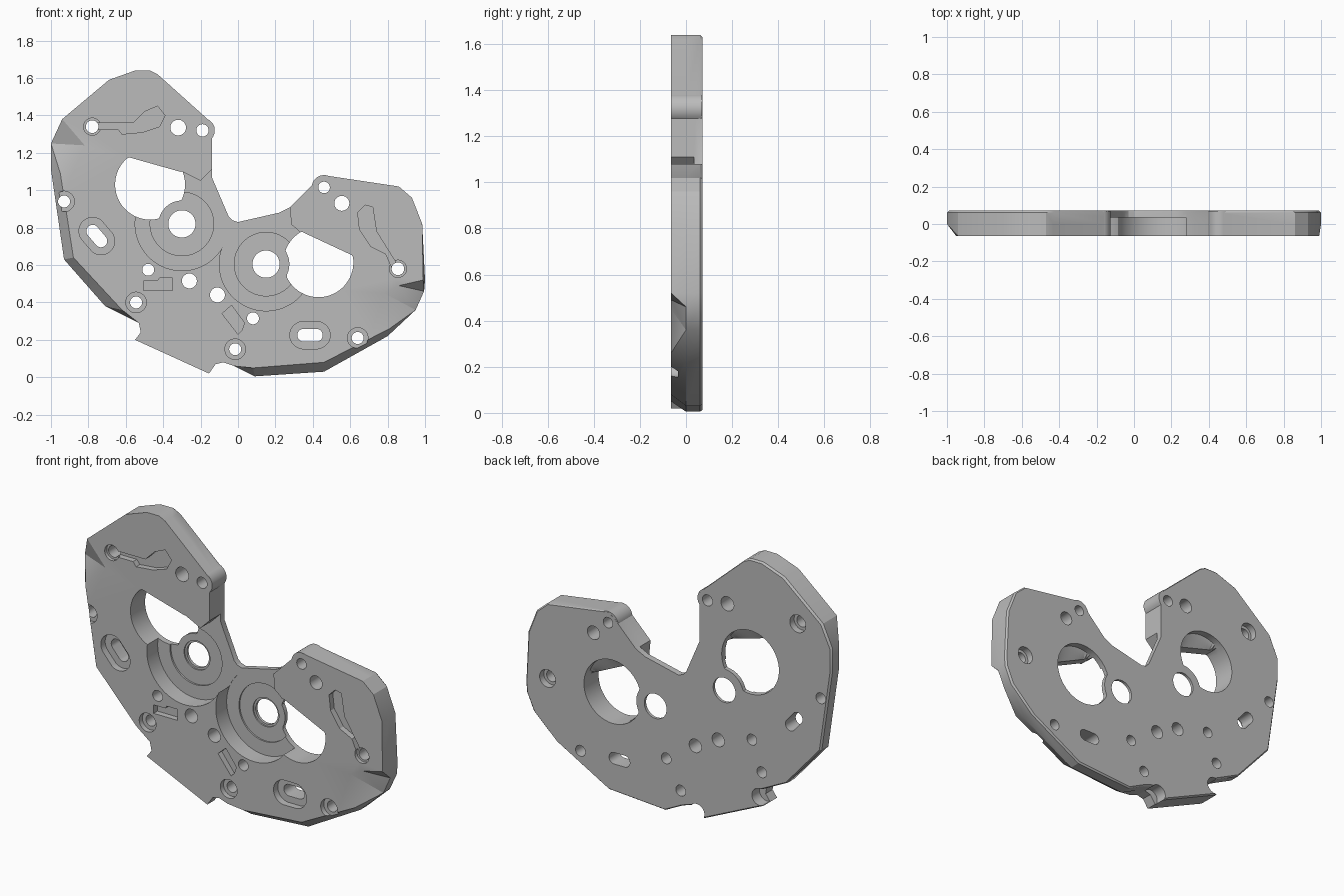
import bpy
import bmesh
import math
from mathutils import Vector

default_cube = bpy.data.objects.get("Cube")
if default_cube:
    bpy.data.objects.remove(default_cube, do_unlink=True)

FRONT, BACK = -.065, .071
OUTSIDE = .2

grey = bpy.data.materials.new("plain grey")
grey.use_nodes = True
colour = (.5, .5, .5, 1)
grey.diffuse_color = colour
grey.node_tree.nodes["Principled BSDF"].inputs["Base Color"].default_value = colour


def loft(name, sections):
    """Solid through matching (x, z) outlines, each given with its depth y."""
    bm = bmesh.new()
    rings = [[bm.verts.new((x, y, z)) for x, z in outline] for y, outline in sections]
    count = len(rings[0])
    sides = []
    for lower, upper in zip(rings, rings[1:]):
        for i in range(count):
            j = (i + 1) % count
            sides.append(bm.faces.new((lower[i], lower[j], upper[j], upper[i])))
    bm.faces.new(rings[0])
    bm.faces.new(rings[-1])
    bmesh.ops.triangulate(bm, faces=sides)
    bmesh.ops.recalc_face_normals(bm, faces=bm.faces)
    mesh = bpy.data.meshes.new(name)
    bm.to_mesh(mesh)
    bm.free()
    mesh.materials.append(grey)
    obj = bpy.data.objects.new(name, mesh)
    bpy.context.collection.objects.link(obj)
    return obj


def prism(name, outline, start, end):
    return loft(name, [(start, outline), (end, outline)])


def slot_outline(centre, radius, half_length=0, angle=0, steps=32):
    """Circle, or a stadium when a half length is given."""
    points = []
    direction = Vector((math.cos(angle), math.sin(angle)))
    for i in range(steps):
        turn = 2 * math.pi * (i + .5) / steps
        ray = Vector((math.cos(turn), math.sin(turn)))
        shift = half_length if ray.dot(direction) > 0 else -half_length
        points.append(Vector(centre) + ray * radius + direction * shift)
    return points


def combine(target, tool, operation="DIFFERENCE"):
    modifier = target.modifiers.new(tool.name, "BOOLEAN")
    modifier.operation = operation
    modifier.solver = "EXACT"
    modifier.object = tool
    bpy.context.view_layer.objects.active = target
    bpy.ops.object.modifier_apply(modifier=modifier.name)
    bpy.data.objects.remove(tool, do_unlink=True)


def cut(outline, start=-OUTSIDE, end=OUTSIDE):
    combine(plate, prism("cutter", outline, start, end))


def drill(centre, radius, start=-OUTSIDE, end=OUTSIDE):
    cut(slot_outline(centre, radius), start, end)


# Plate outline: straight-walled upper edge, chamfered lower edge
upper_edge = [
    (-.94, 1.38), (-.69, 1.59), (-.55, 1.64), (-.47, 1.64), (-.43, 1.62),
    (-.14, 1.36), (-.14, 1.07), (-.05, .86), (-.03, .84), (0, .83),
    (.22, .88), (.28, .91), (.42, 1.05), (.46, 1.08), (.86, 1.02),
    (.93, .96), (.985, .82)]
tab = [(-.02, .06), (-.08, .08), (-.12, .07), (-.155, .02),
       (-.55, .2), (-.52, .24), (-.53, .29)]
lower_edge = [(1, .52), (.995, .46), (.95, .36), (.8, .22), (.46, .03), (.09, .005),
              *tab, (-.71, .38), (-.93, .63), (-1, 1.11), (-1, 1.25)]
lower_front = [(.99, .52), (.86, .49), (.78, .45), (.81, .26), (.46, .08), (.08, .05),
               *tab, (-.62, .36), (-.88, .64), (-.95, 1.09), (-.82, 1.24)]
full = upper_edge + lower_edge
middle = Vector((0, .75))
back_rim = [middle + (Vector(p) - middle) * .99 for p in full]
plate = loft("mounting_plate", [
    (FRONT, upper_edge + lower_front), (0, full), (BACK - .01, full), (BACK, back_rim)])

# Round bosses beside the notch
bosses = [(-.19, 1.32), (.46, 1.015)]
for centre in bosses:
    boss = prism("boss", slot_outline(centre, .066), FRONT + .001, BACK - .001)
    combine(plate, boss, "UNION")

# Thin web between the lobes, with a round recess about each bore
bores = [Vector((-.3, .82)), Vector((.15, .605))]
web = [(-.12, 1.13), (-.2, 1.05), (-.3, 1.1), (-.4, .95), bores[0],
       bores[1], (.35, .65), (.29, .77), (.275, .93), (.1, 1.1)]
cut(web, -OUTSIDE, .035)
for i, bore in enumerate(bores):
    cut(slot_outline(bore, .25, steps=64), -OUTSIDE, .036 + i * .001)
for bore in bores:
    cut(slot_outline(bore, .17, steps=48), -OUTSIDE, .046)
    drill(bore, .085, -OUTSIDE, .054)
    drill(bore, .073)

# Large windows: round at the back, trimmed along the top at the front
for centre, bore, normal in [((-.47, 1.03), bores[0], (.27, .96)),
                             ((.43, .615), bores[1], (.42, .9))]:
    centre, normal = Vector(centre), Vector(normal).normalized()
    round_shape = []
    for p in slot_outline(centre, .187, steps=64):
        if (p - bore).length < .125:
            p = bore + (p - bore).normalized() * .125
        round_shape.append(p)
    trimmed = [p - normal * max(0, (p - centre).dot(normal) - .11) for p in round_shape]
    combine(plate, loft("window_cutter", [
        (-OUTSIDE, trimmed), (0, trimmed), (.03, round_shape), (OUTSIDE, round_shape)]))

# Shallow pockets and channels in the front
pockets = [
    [(-.77, 1.36), (-.56, 1.36), (-.5, 1.42), (-.43, 1.45), (-.39, 1.4),
     (-.42, 1.34), (-.51, 1.31), (-.62, 1.3), (-.64, 1.325), (-.77, 1.325)],
    [(.64, .88), (.68, .92), (.72, .91), (.74, .78), (.84, .62), (.86, .58),
     (.83, .57), (.79, .66), (.71, .7), (.65, .79)],
    [(-.505, .465), (-.35, .465), (-.35, .53), (-.42, .53), (-.43, .515), (-.505, .515)],
    [(-.085, .34), (-.035, .385), (.035, .29), (.02, .25), (0, .23)]]
for outline in pockets:
    cut(outline, -OUTSIDE, FRONT + .035)

# Plain holes
for centre, radius in [((-.32, 1.335), .042), (bosses[0], .033), (bosses[1], .031),
                       ((.555, .93), .04), ((-.26, .515), .04), ((-.11, .44), .04),
                       ((-.48, .575), .032), ((.08, .315), .032)]:
    drill(centre, radius)

# Counterbored holes along the lower edge
for centre in [(-.93, .94), (-.545, .4), (-.015, .15), (.64, .21)]:
    drill(centre, .055, -OUTSIDE, FRONT + .03)
    drill(centre, .032)

# Corner holes, wider at the back
for centre in [(-.78, 1.34), (.855, .58)]:
    drill(centre, .046, -OUTSIDE, FRONT + .02)
    drill(centre, .052, BACK - .04, OUTSIDE)
    drill(centre, .034)

# Stepped slots
for centre, angle in [((-.755, .755), math.radians(-50)), ((.385, .225), 0)]:
    cut(slot_outline(centre, .073, .035, angle), -OUTSIDE, FRONT + .04)
    cut(slot_outline(centre, .034, .034, angle))

# Scoops beside the bottom tab, at the back
for centre in [(-.53, .25), (-.12, .05)]:
    drill(centre, .05, 0, OUTSIDE)

bpy.ops.object.select_all(action="DESELECT")
plate.select_set(True)
bpy.context.view_layer.objects.active = plate
bpy.ops.object.shade_smooth_by_angle(angle=math.radians(25))
